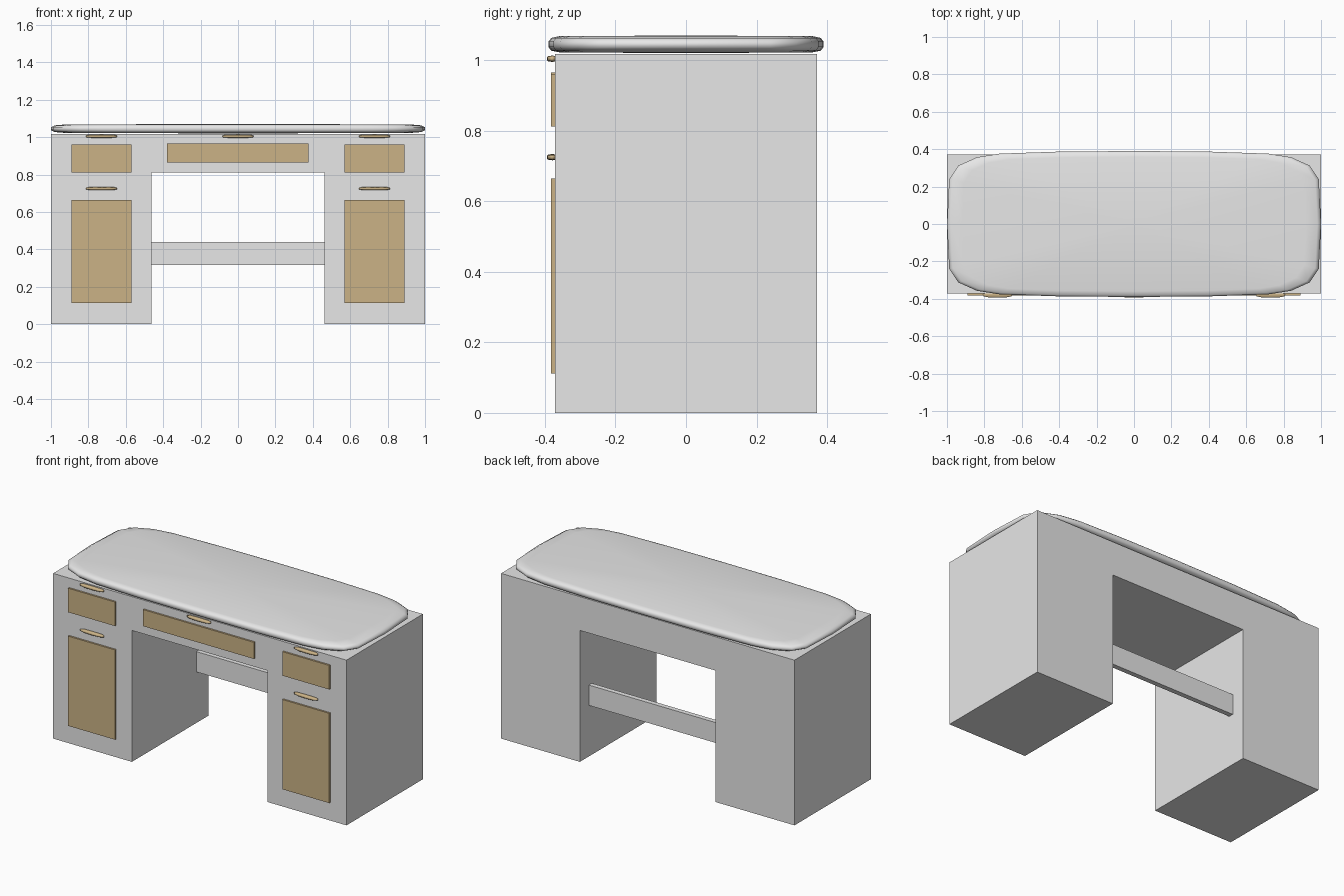
import bpy, bmesh
from mathutils import Vector

old = bpy.data.objects.get("Cube")
if old:
    bpy.data.objects.remove(old, do_unlink=True)


def material(name, rgb):
    m = bpy.data.materials.new(name)
    m.use_nodes = True
    m.diffuse_color = (*rgb, 1)
    m.node_tree.nodes["Principled BSDF"].inputs["Base Color"].default_value = (*rgb, 1)
    return m


GREY = material("light grey", (0.8, 0.8, 0.8))
TAN = material("tan wood", (0.6, 0.45, 0.24))


def finish(name, bm, mat, smooth=False):
    bmesh.ops.recalc_face_normals(bm, faces=bm.faces)
    for f in bm.faces:
        f.smooth = smooth
    me = bpy.data.meshes.new(name)
    bm.to_mesh(me)
    bm.free()
    me.materials.append(mat)
    ob = bpy.data.objects.new(name, me)
    bpy.context.collection.objects.link(ob)
    return ob


def box(name, x, y, z, mat):
    """Box from (low, high) ranges on each axis."""
    bm = bmesh.new()
    bmesh.ops.create_cube(bm, size=1)
    for v in bm.verts:
        v.co = Vector([r[0] if c < 0 else r[1] for c, r in zip(v.co, (x, y, z))])
    return finish(name, bm, mat)


def pillow(name, quarter, rings, centre, mat):
    """Rounded slab: a mirrored quarter outline lofted through (scale, z) rings."""
    right = quarter + [(x, -y) for x, y in quarter[-2::-1]]
    right = right[::-1]
    outline = right[:-1] + [(-x, y) for x, y in right[::-1]][:-1]
    bm = bmesh.new()
    loops = [[bm.verts.new((x * s, y * s, z)) for x, y in outline] for s, z in rings]
    n = len(outline)
    for a, b in zip(loops, loops[1:]):
        for i in range(n):
            j = (i + 1) % n
            bm.faces.new((a[i], a[j], b[j], b[i]))
    # shallow crown above and below
    for loop, z in ((loops[0], rings[0][1] - 0.002), (loops[-1], rings[-1][1] + 0.002)):
        hub = bm.verts.new((0, 0, z))
        for i in range(n):
            bm.faces.new((loop[i], loop[(i + 1) % n], hub))
    ob = finish(name, bm, mat, True)
    ob.location = centre
    return ob


# Carcass: two pedestals, drawer box between them, rear stretcher
DEPTH = (-0.372, 0.372)
for side, s in (("left", 1), ("right", -1)):
    span = lambda a, b: tuple(sorted((s * a, s * b)))
    box(side + "_pedestal", span(0.463, 1.0), DEPTH, (0, 1.018), GREY)
    box(side + "_drawer_panel", span(0.57, 0.89), (-0.383, -0.37), (0.812, 0.96), TAN)
    box(side + "_door_panel", span(0.57, 0.89), (-0.383, -0.37), (0.112, 0.665), TAN)
box("centre_drawer_box", (-0.463, 0.463), DEPTH, (0.81, 1.018), GREY)
box("centre_drawer_panel", (-0.38, 0.376), (-0.383, -0.37), (0.863, 0.965), TAN)
box("stretcher", (-0.463, 0.463), (0.255, 0.285), (0.315, 0.44), GREY)

# Rounded desktop
top_outline = [(0, 0.39), (0.4, 0.387), (0.72, 0.376), (0.84, 0.357), (0.94, 0.312),
               (0.988, 0.24), (1.0, 0)]
pillow("desktop", top_outline,
       [(0.92, -0.023), (0.98, -0.018), (1, -0.008), (1, 0.008), (0.98, 0.018), (0.92, 0.023)],
       (0, 0, 1.045), GREY)

# Flat oval pulls
pull_outline = [(0, 0.015), (0.05, 0.013), (0.073, 0.008), (0.082, 0)]
pull_rings = [(0.85, -0.007), (1, -0.004), (1, 0.004), (0.85, 0.007)]
for name, x, z in (("left_drawer_pull", 0.73, 1.004), ("right_drawer_pull", -0.73, 1.004),
                   ("left_door_pull", 0.73, 0.725), ("right_door_pull", -0.73, 0.725),
                   ("centre_pull", 0, 1.004)):
    pillow(name, pull_outline, pull_rings, (x, -0.379, z), TAN)
